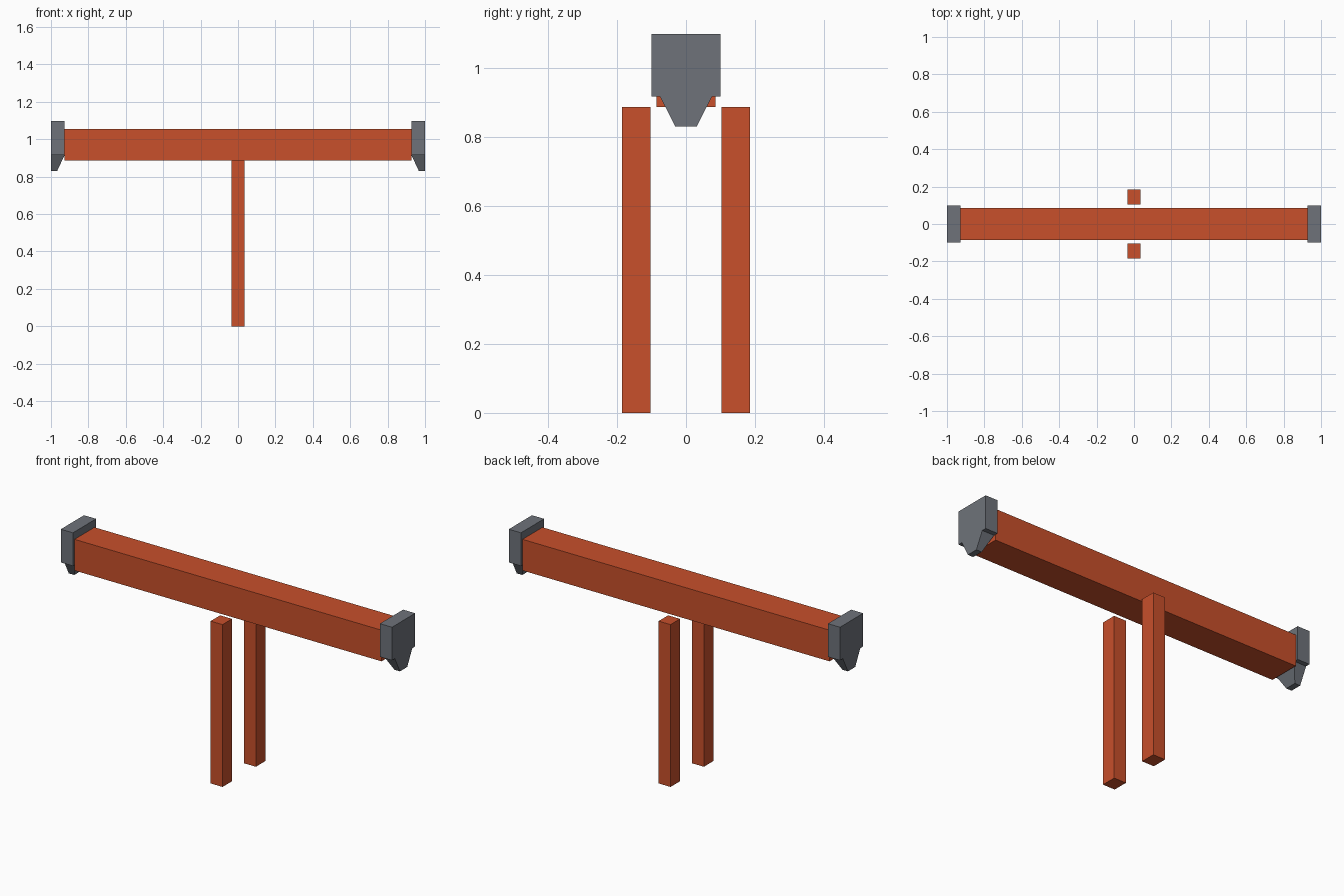
import bpy

cube = bpy.data.objects.get("Cube")
if cube:
    bpy.data.objects.remove(cube, do_unlink=True)


def material(name, rgb):
    m = bpy.data.materials.new(name)
    m.use_nodes = True
    m.diffuse_color = (*rgb, 1)
    bsdf = m.node_tree.nodes["Principled BSDF"]
    bsdf.inputs["Base Color"].default_value = (*rgb, 1)
    return m


orange = material("orange_paint", (0.58, 0.08, 0.024))
grey = material("grey_metal", (0.156, 0.171, 0.195))


def box(name, x, y, z, mat):
    """Box spanning the (low, high) range on each axis."""
    bpy.ops.mesh.primitive_cube_add(size=1)
    ob = bpy.context.object
    ob.name = ob.data.name = name
    for v in ob.data.vertices:
        v.co = [r[c > 0] for r, c in zip((x, y, z), v.co)]
    ob.data.materials.append(mat)
    return ob


CAP_IN, CAP_BASE, BEAM_BASE = 0.927, 0.916, 0.886

# Crossbeam
box("crossbeam", (-CAP_IN, CAP_IN), (-0.086, 0.086), (BEAM_BASE, 1.056), orange)

# Front and back posts
for name, s in (("front_post", -1), ("back_post", 1)):
    box(name, (-0.036, 0.036), sorted((s * 0.103, s * 0.185)), (0, BEAM_BASE), orange)

# End caps, each with a tapered tongue below that is flush on its outer side
for side, s in (("left", 1), ("right", -1)):
    span = sorted((s * CAP_IN, s))
    box(side + "_end_cap", span, (-0.1, 0.1), (CAP_BASE, 1.097), grey)
    tongue = box(side + "_cap_tongue", span, (-0.075, 0.075), (0.83, CAP_BASE), grey)
    for v in tongue.data.vertices:
        if v.co.z < CAP_BASE - 0.01:
            v.co.y *= 0.42
            if abs(v.co.x) < 0.99:
                v.co.x = s * 0.967
